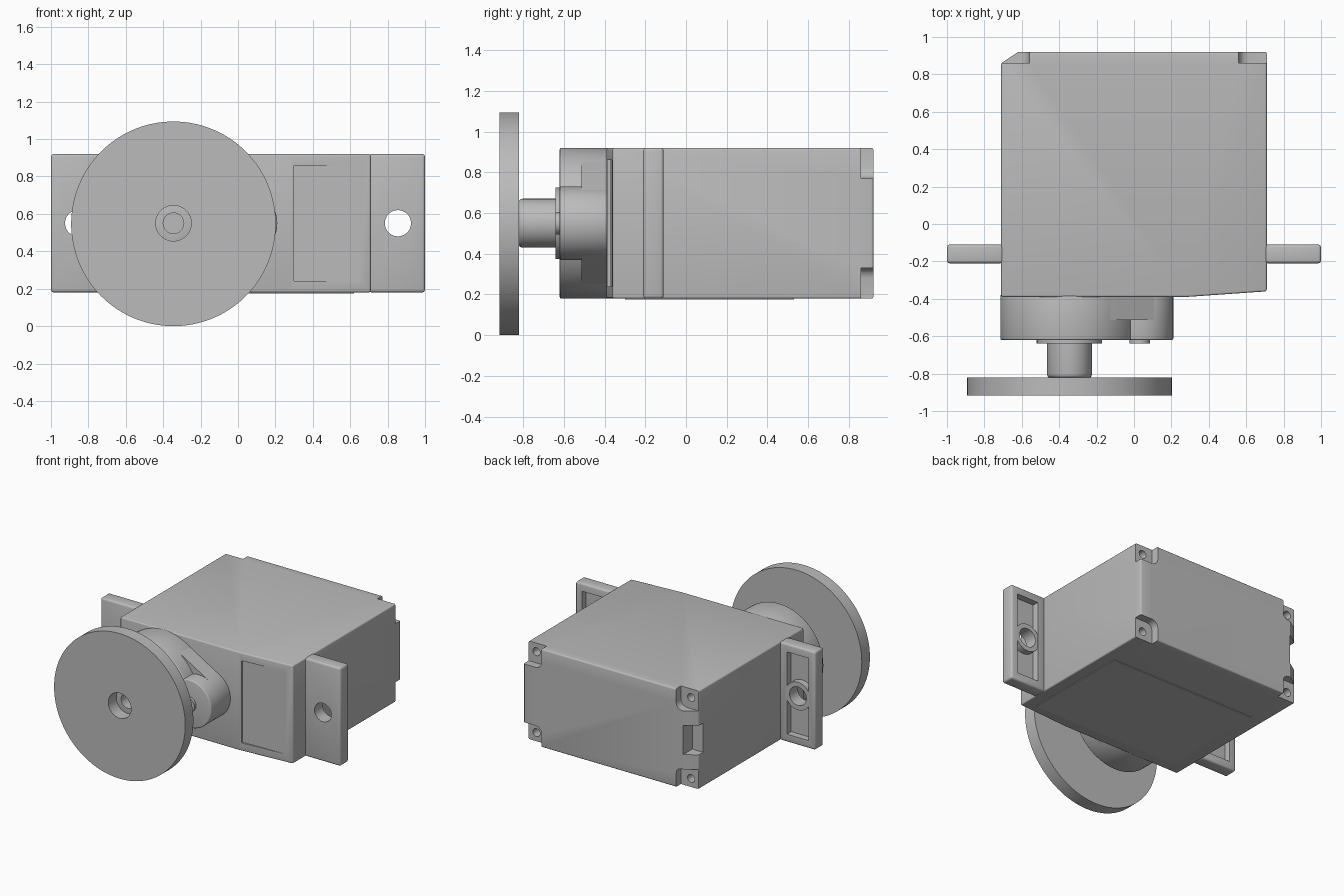
import bpy, bmesh, math
from mathutils import Matrix

if "Cube" in bpy.data.objects:
    bpy.data.objects.remove(bpy.data.objects["Cube"], do_unlink=True)

grey = bpy.data.materials.new("plain grey")
grey.use_nodes = True
grey.diffuse_color = (0.5, 0.5, 0.5, 1)
grey.node_tree.nodes["Principled BSDF"].inputs["Base Color"].default_value = (0.5, 0.5, 0.5, 1)

MID_Z = 0.55      # height of the shaft axis
AXIS_X = -0.345   # output shaft
IDLER_X = 0.03    # small idler boss
BOTTOM, TOP = 0.18, 0.92


def finish(name, bm, bevel=0.0, pick=lambda e: True):
    """Turn a bmesh into a named object, rounding its sharp edges first."""
    bmesh.ops.recalc_face_normals(bm, faces=bm.faces)
    if bevel:
        edges = [e for e in bm.edges if e.calc_face_angle(0) > 0.6 and pick(e)]
        bmesh.ops.bevel(bm, geom=edges, offset=bevel, segments=3, profile=0.5, affect='EDGES')
    mesh = bpy.data.meshes.new(name)
    bm.to_mesh(mesh)
    bm.free()
    mesh.materials.append(grey)
    obj = bpy.data.objects.new(name, mesh)
    bpy.context.collection.objects.link(obj)
    return obj


def prism(name, points, a, b, axis='Y', **kw):
    """Extrude a profile: (x, z) points along Y, or (x, y) points along Z."""
    bm = bmesh.new()
    place = (lambda p, t: (p[0], t, p[1])) if axis == 'Y' else (lambda p, t: (p[0], p[1], t))
    face = bm.faces.new([bm.verts.new(place(p, a)) for p in points])
    ext = bmesh.ops.extrude_face_region(bm, geom=[face])
    verts = [g for g in ext["geom"] if isinstance(g, bmesh.types.BMVert)]
    bmesh.ops.translate(bm, verts=verts, vec=(0, b - a, 0) if axis == 'Y' else (0, 0, b - a))
    return finish(name, bm, **kw)


def box(name, x, y, z, **kw):
    return prism(name, [(x[0], z[0]), (x[1], z[0]), (x[1], z[1]), (x[0], z[1])], *y, **kw)


def arc(cx, cz, r, start, end, n):
    angles = [start + (end - start) * i / n for i in range(n + 1)]
    return [(cx + r * math.cos(t), cz + r * math.sin(t)) for t in angles]


def disc(name, cx, r, y0, y1, cz=MID_Z, n=64, **kw):
    return prism(name, arc(cx, cz, r, 0, math.tau, n)[:-1], y0, y1, **kw)


def boolean(obj, tool, op='DIFFERENCE'):
    mod = obj.modifiers.new("cut", 'BOOLEAN')
    mod.object, mod.operation, mod.solver = tool, op, 'EXACT'
    bpy.context.view_layer.update()
    with bpy.context.temp_override(object=obj, active_object=obj, selected_objects=[obj]):
        bpy.ops.object.modifier_apply(modifier=mod.name)
    bpy.data.objects.remove(tool, do_unlink=True)


parts = []

# Main case, with a sloped front corner and a chamfered rear edge
outline = [(-0.71, -0.39), (0.28, -0.39), (0.71, -0.36), (0.71, 0.92), (-0.62, 0.92), (-0.71, 0.86)]
case = prism("case", outline, BOTTOM, TOP, axis='Z', bevel=0.01)
parts.append(case)

# Corner screw recesses with screw holes at the rear
along_y = lambda e: abs(e.verts[0].co.y - e.verts[1].co.y) > 0.05
for sx in (-1, 1):
    for sz in (-1, 1):
        xs = sorted((sx * 0.56, sx * 0.9))
        zs = sorted((MID_Z + sz * 0.22, MID_Z + sz * 0.55))
        boolean(case, box("recess_cutter", xs, (0.86, 1.1), zs, bevel=0.05, pick=along_y))
        boolean(case, disc("screw_cutter", sx * 0.645, 0.03, 0.76, 1.0,
                           cz=MID_Z + sz * 0.305, n=24))

# Cable opening in the rear edge
boolean(case, box("cable_cutter", (-0.8, -0.62), (0.81, 1.0), (0.44, 0.66)))

# Shallow wedge recess on the sloped front
boolean(case, prism("label_cutter", [(0.3, -0.5), (0.65, -0.5), (0.65, -0.364), (0.3, -0.373)],
                    0.24, 0.86, axis='Z'))

# Thin panel underneath
parts.append(box("bottom_panel", (-0.6, 0.62), (-0.3, 0.53), (BOTTOM - 0.005, BOTTOM + 0.003)))

# Mounting ears: pocketed at the rear, with a ringed screw hole
for side, sx in (("right", -1), ("left", 1)):
    span = lambda a, b: sorted((sx * a, sx * b))
    ear = box(side + "_mounting_ear", span(0.7, 1.0), (-0.21, -0.11), (BOTTOM, TOP), bevel=0.015)
    boolean(ear, box("pocket_cutter", span(0.765, 0.945), (-0.16, 0.0), (0.24, 0.86)))
    boolean(ear, disc("ring", sx * 0.855, 0.105, -0.18, -0.112, n=48), 'UNION')
    boolean(ear, disc("hole_cutter", sx * 0.855, 0.07, -0.4, 0.1, n=48))
    parts.append(ear)

# Gear housing: large drum, idler boss and the web joining them
parts.append(disc("gear_drum", AXIS_X, 0.37, -0.62, -0.38, n=96, bevel=0.008))
parts.append(disc("idler_boss", IDLER_X, 0.18, -0.62, -0.38, bevel=0.008))
tangent = math.acos((0.37 - 0.18) / (IDLER_X - AXIS_X))
web = (arc(IDLER_X, MID_Z, 0.179, -tangent, tangent, 24)
       + arc(AXIS_X, MID_Z, 0.368, tangent, math.tau - tangent, 64))
parts.append(prism("gear_web", web, -0.513, -0.38))
parts.append(disc("shaft_collar", AXIS_X, 0.175, -0.64, -0.6))
parts.append(disc("idler_pin", IDLER_X, 0.055, -0.64, -0.6, n=32))

# Output shaft with a screw hole in its end
front_end = lambda e: all(v.co.y < -0.8 for v in e.verts)
shaft = disc("output_shaft", AXIS_X, 0.12, -0.822, -0.62, bevel=0.018, pick=front_end)
boolean(shaft, disc("shaft_hole_cutter", AXIS_X, 0.055, -1.0, -0.7, n=32))
parts.append(shaft)

# Round horn with a central opening
horn = disc("horn_disc", AXIS_X, 0.547, -0.917, -0.82, cz=0.547, n=128)
boolean(horn, disc("horn_hole_cutter", AXIS_X, 0.095, -1.0, -0.7, n=48))
parts.append(horn)

# Smooth the round surfaces and keep the edges sharp
bpy.ops.object.select_all(action='DESELECT')
for part in parts:
    part.select_set(True)
bpy.context.view_layer.objects.active = case
bpy.ops.object.shade_smooth_by_angle(angle=math.radians(32))
